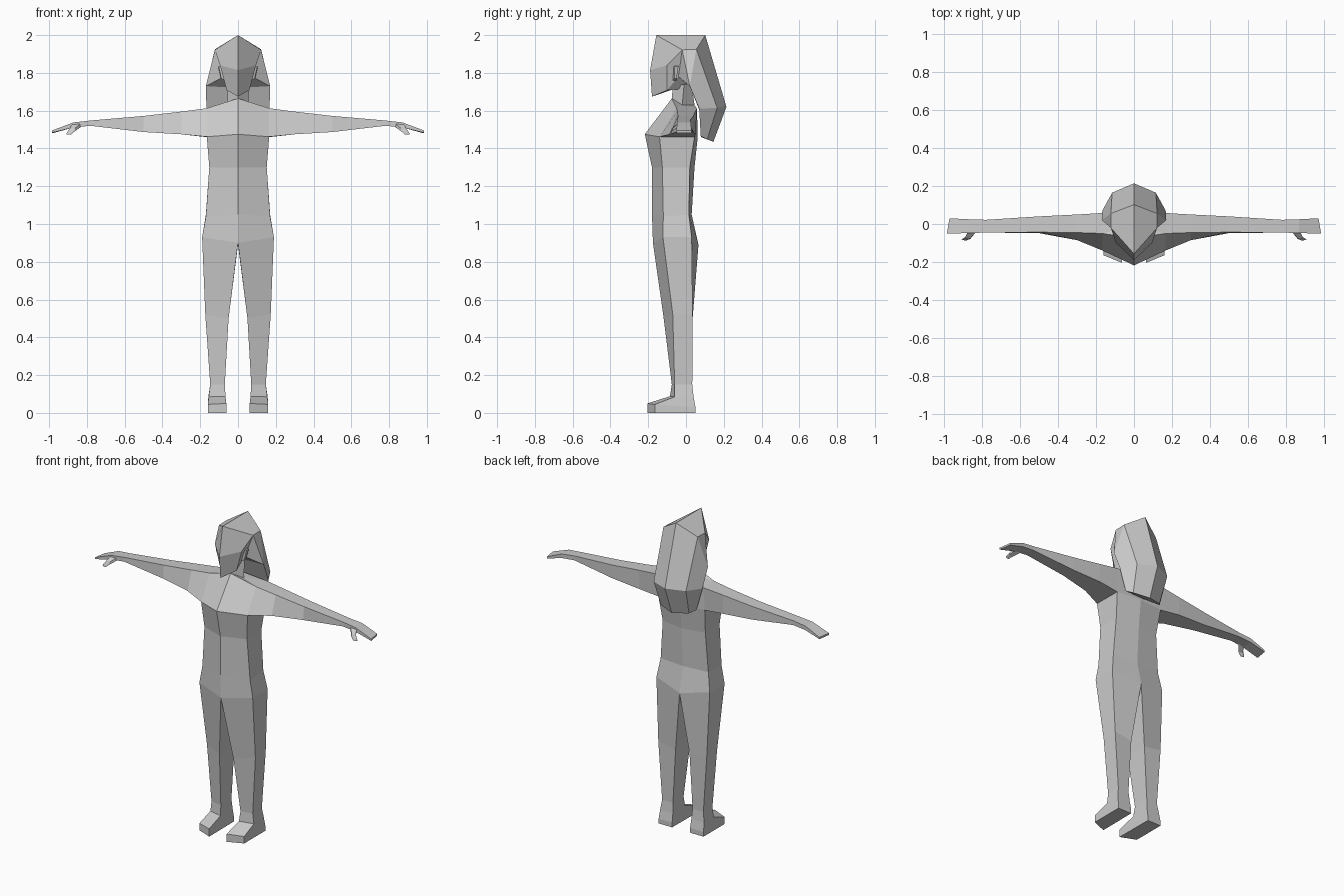
import bpy, bmesh

grey = bpy.data.materials.new("light_grey")
grey.diffuse_color = (0.6, 0.6, 0.6, 1)


def build(name, polys):
    """Make a flat-faced symmetric object from right-half polygons."""
    bm = bmesh.new()
    for poly in polys:
        for side in (1, -1):
            bm.faces.new([bm.verts.new((side * x, y, z)) for x, y, z in poly])
    bmesh.ops.remove_doubles(bm, verts=bm.verts, dist=0.0005)
    bmesh.ops.recalc_face_normals(bm, faces=bm.faces)
    me = bpy.data.meshes.new(name)
    bm.to_mesh(me)
    bm.free()
    me.materials.append(grey)
    ob = bpy.data.objects.new(name, me)
    bpy.context.collection.objects.link(ob)
    return ob


def loft(rings, closed=True):
    """Quads between successive rings of equal point count."""
    out = []
    for a, b in zip(rings, rings[1:]):
        n = len(a)
        for i in range(n if closed else n - 1):
            j = (i + 1) % n
            out.append((a[i], a[j], b[j], b[i]))
    return out


# --- Torso: front centre, side front, side back, back centre ---
torso = [
    [(0, -.218, 1.475), (.165, -.14, 1.462), (.165, .045, 1.46), (0, .062, 1.46)],
    [(0, -.18, 1.30), (.152, -.125, 1.30), (.152, .02, 1.30), (0, .045, 1.30)],
    [(0, -.18, 1.05), (.17, -.12, 1.04), (.17, .015, 1.05), (0, .03, 1.05)],
    [(0, -.175, .90), (.19, -.122, .93), (.19, .03, .93), (0, .066, .89)],
]
# --- Legs: inner front, outer front, outer back, inner back ---
leg = [
    torso[-1],
    [(.05, -.118, .50), (.173, -.07, .52), (.173, .035, .52), (.05, .035, .50)],
    [(.07, -.075, .15), (.147, -.06, .15), (.147, .033, .15), (.07, .033, .15)],
    [(.066, -.085, .088), (.155, -.06, .085), (.157, .04, .085), (.066, .04, .085)],
    [(.062, -.205, .05), (.16, -.165, .045), (.16, .05, .03), (.064, .05, .03)],
    [(.062, -.205, 0), (.16, -.165, 0), (.16, .05, 0), (.064, .05, 0)],
]
# --- Arms: bottom front, top front, top back, bottom back ---
arm = [[torso[0][1], (.165, -.05, 1.613), (.165, .058, 1.61), torso[0][2]]]
for x, yb, yt, yk, zb, zt in (
        (.30, -.085, -.045, .05, 1.475, 1.595),
        (.50, -.048, -.043, .04, 1.487, 1.572),
        (.78, -.045, -.045, .022, 1.52, 1.548),
        (.87, -.048, -.048, .025, 1.512, 1.538)):
    arm.append([(x, yb, zb), (x, yt, zt), (x, yk, zt), (x, yk, zb)])
arm.append([(.985, -.05, 1.483), (.985, -.05, 1.495),
            (.972, .03, 1.495), (.972, .03, 1.483)])

# --- Neck and shoulders ---
neck = [
    [(0, -.075, 1.665), (.055, -.02, 1.63), (0, .045, 1.63)],
    [(0, -.07, 1.73), (.055, -.01, 1.74), (0, .03, 1.74)],
]
nf, ns, nb = neck[0]
fc, sf, sb, bc = torso[0]
tf, tb = arm[0][1:3]
shoulders = [(fc, sf, tf, nf), (nf, tf, ns), (ns, tf, tb), (nb, ns, tb), (bc, nb, tb, sb)]

build("body", loft(torso, False) + loft(leg) + [leg[-1]] + loft(arm) + [arm[-1]]
      + loft(neck, False) + [neck[1]] + shoulders)

# --- Thumbs ---
thumb = [
    [(.83, -.04, 1.515), (.83, -.04, 1.535), (.875, -.04, 1.535), (.875, -.04, 1.515)],
    [(.862, -.078, 1.492), (.862, -.075, 1.507), (.89, -.07, 1.507), (.89, -.073, 1.492)],
    [(.885, -.088, 1.473), (.885, -.086, 1.481), (.908, -.08, 1.481), (.908, -.082, 1.473)],
]
build("thumbs", loft(thumb) + [thumb[0], thumb[-1]])

# --- Head with hair sweeping back ---
front, back = (0, -.157, 2.0), (0, .102, 2.0)
crown, crown_back = (.122, -.02, 1.922), (.122, .055, 1.925)
brow, chin = (0, -.19, 1.815), (0, -.18, 1.675)
cheek, jaw, throat = (.095, -.1, 1.84), (.06, -.1, 1.708), (0, -.06, 1.715)
temple = (.075, -.04, 1.78)
# hair columns from top to tip: ridge, middle, edge, inner
ridge = [back, (0, .214, 1.62), (0, .145, 1.435)]
mid = [crown_back, (.115, .165, 1.615), (.10, .112, 1.448)]
edge = [crown, (.17, .02, 1.73), (.167, .07, 1.61), (.13, .078, 1.465)]
inner = [(0, .03, 1.72), (0, .072, 1.60), (0, .08, 1.46)]
head = [
    (front, crown, crown_back, back),
    (front, brow, cheek, crown), (brow, chin, jaw, cheek),
    (crown, cheek, temple), (cheek, jaw, temple), (chin, throat, jaw),
    (crown, temple, edge[1]), (temple, inner[0], edge[1]),
    (temple, jaw, inner[0]), (jaw, throat, inner[0]),
    (crown_back, crown, edge[1]), (crown_back, edge[1], edge[2], mid[1]),
    (mid[1], edge[2], edge[3], mid[2]),
    (ridge[2], mid[2], edge[3], inner[2]),
] + loft([ridge, mid], False) + loft([edge[1:], inner], False)
build("head", head)

# --- Ears ---
ear = [[(.07, -.075, 1.84), (.07, -.045, 1.84), (.07, -.05, 1.76), (.07, -.07, 1.76)],
       [(.103, -.06, 1.835), (.105, -.04, 1.835), (.09, -.05, 1.77), (.088, -.062, 1.77)]]
build("ears", loft(ear) + ear)
